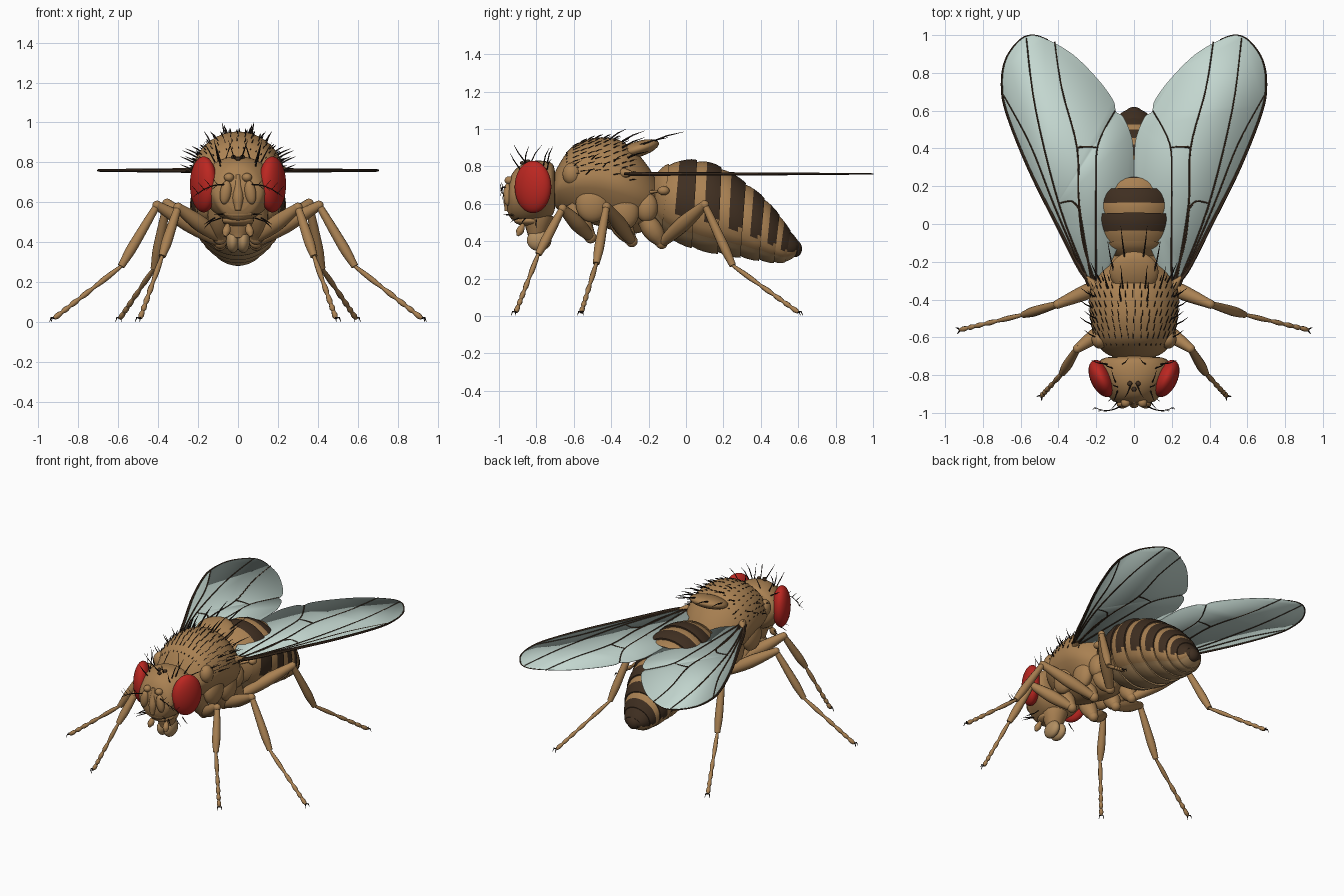
import bpy, bmesh, math, random
from mathutils import Vector, Matrix

if "Cube" in bpy.data.objects:
    bpy.data.objects.remove(bpy.data.objects["Cube"])
random.seed(4)


def mat(name, c):
    m = bpy.data.materials.new(name)
    m.diffuse_color = (*c, 1)
    m.use_nodes = True
    m.node_tree.nodes["Principled BSDF"].inputs["Base Color"].default_value = m.diffuse_color
    return m


BROWN = mat("brown cuticle", (.40, .22, .085))
PALE = mat("pale belly", (.44, .27, .12))
DARK = mat("dark bands", (.05, .028, .015))
BLACK = mat("bristle", (.02, .013, .01))
RED = mat("eye red", (.50, .02, .015))
WING = mat("wing membrane", (.55, .68, .63))


def smooth(pts, sub=4):
    """Catmull-Rom through tuples of any size."""
    out = []
    for i in range(len(pts) - 1):
        a, b, c, d = pts[max(i - 1, 0)], pts[i], pts[i + 1], pts[min(i + 2, len(pts) - 1)]
        for k in range(sub):
            t = k / sub
            out.append(tuple(.5 * (2*q + (r-p)*t + (2*p-5*q+4*r-s)*t*t + (3*q-p-3*r+s)*t**3)
                             for p, q, r, s in zip(a, b, c, d)))
    return out + [tuple(pts[-1])]


def loft(rings):
    n = len(rings[0])
    faces = [(i*n + k, i*n + (k+1) % n, (i+1)*n + (k+1) % n, (i+1)*n + k)
             for i in range(len(rings) - 1) for k in range(n)]
    faces += [tuple(range(n)), tuple(range((len(rings)-1)*n, len(rings)*n))]
    return [v for r in rings for v in r], faces


def tube(pts, radii, n=10):
    pts = [Vector(p) for p in pts]
    rings = []
    for i, p in enumerate(pts):
        t = (pts[min(i+1, len(pts)-1)] - pts[max(i-1, 0)]).normalized()
        u = t.cross(Vector((.31, .2, .93))).normalized()
        w = t.cross(u)
        rings.append([p + radii[i] * (u*math.cos(6.28319*k/n) + w*math.sin(6.28319*k/n)) for k in range(n)])
    return loft(rings)


def ball(c, r, rot=Matrix.Identity(3), n=24):
    rings = []
    for i in range(n // 2 + 1):
        a = math.pi * min(max(i / (n // 2), .01), .99)
        rings.append([Vector(c) + rot @ Vector((r[0]*math.sin(a)*math.cos(6.28319*k/n),
                      r[1]*math.sin(a)*math.sin(6.28319*k/n), r[2]*math.cos(a))) for k in range(n)])
    return loft(rings)


def limb(a, b, radii, n=12):
    a, b = Vector(a), Vector(b)
    rs = smooth([(r,) for r in radii], 3)
    return tube([a.lerp(b, i/(len(rs)-1)) for i in range(len(rs))], [r[0] for r in rs], n)


def make(name, parts, *mats, idx=None, angle=50):
    vs, fs = [], []
    for v, f in parts:
        o = len(vs)
        vs += [tuple(p) for p in v]
        fs += [tuple(i + o for i in q) for q in f]
    me = bpy.data.meshes.new(name)
    me.from_pydata(vs, [], fs)
    for m in mats:
        me.materials.append(m)
    if idx:
        for p, i in zip(me.polygons, idx):
            p.material_index = i
    bm = bmesh.new()
    bm.from_mesh(me)
    bmesh.ops.recalc_face_normals(bm, faces=bm.faces)
    bm.to_mesh(me)
    bm.free()
    ob = bpy.data.objects.new(name, me)
    bpy.context.collection.objects.link(ob)
    bpy.context.view_layer.objects.active = ob
    bpy.ops.object.select_all(action='DESELECT')
    ob.select_set(True)
    bpy.ops.object.shade_smooth_by_angle(angle=math.radians(angle))
    return ob


def hair(p, d, r=.004):
    p, d = Vector(p), Vector(d)
    bend = Vector((0, .12, -.05)) * d.length
    return tube([p - d*.1, p + d*.5 - bend*.5, p + d], [r, r*.75, r*.15], 4)


def oval(y, top, bot, hw, a, taper):
    """Point on a body cross-section; a = 0 is the back line."""
    c = math.cos(a)
    return Vector((hw*math.sin(a)*(1 + taper*min(c, 0)), y, (top+bot)/2 + (top-bot)/2*c))


def body(secs, taper, n=40):
    return loft([[oval(*s, 6.28319*k/n, taper) for k in range(n)] for s in secs])


# thorax, shoulder shield and neck
TH = smooth([(-.71, .74, .60, .08), (-.685, .80, .57, .15), (-.62, .895, .53, .205), (-.54, .94, .50, .225),
             (-.46, .955, .48, .235), (-.36, .942, .45, .235), (-.28, .89, .44, .21), (-.21, .81, .46, .165),
             (-.16, .73, .50, .11), (-.13, .67, .55, .05)])
tilt = Matrix.Rotation(math.radians(17), 3, 'X')
make("thorax", [body(TH, .3)], BROWN)
make("scutellum", [ball((0, -.255, .893), (.13, .115, .042), tilt)], BROWN)
make("neck", [limb((0, -.76, .67), (0, -.65, .66), (.08, .07, .09))], BROWN)
make("side_plates", [p for s in (1, -1) for p in (
    ball((s*.16, -.50, .60), (.05, .09, .10)), ball((s*.15, -.33, .56), (.05, .08, .10)),
    ball((s*.13, -.21, .58), (.05, .06, .08)), ball((s*.18, -.61, .76), (.045, .05, .06)))], BROWN)

# thorax bristles
hairs = []
for j in range(9):
    s = TH[7 + 2*j]
    for k in range(-8, 9):
        a = k * .165 + random.uniform(-.03, .03)
        p = oval(*s, a, .3)
        n = Vector((math.sin(a), 0, math.cos(a)))
        hairs.append(hair(p, n*.018 + Vector((0, .034, 0)), .003))
for sx in (1, -1):
    for y, z, x in ((-.60, .80, .2), (-.53, .76, .225), (-.50, .84, .2), (-.44, .80, .225), (-.38, .83, .215)):
        hairs.append(hair((sx*x, y, z), (sx*.065, .04, .03)))
    for x, y, z, d in ((.05, -.17, .935, (.02, .16, .05)), (.11, -.24, .915, (.03, .15, .04)),
                       (.06, -.33, .94, (.01, .11, .05)), (.14, -.33, .905, (.03, .11, .05)),
                       (.07, -.40, .95, (.01, .08, .05)), (.18, -.30, .85, (.05, .10, .03))):
        hairs.append(hair((sx*x, y, z), d if sx > 0 else (-d[0], d[1], d[2]), .005))
make("thorax_bristles", hairs, BLACK)

# abdomen: overlapping rings; dark rear bands above, pale plates below
AB = [(-.17, .75, -.18, .57, .10), (-.09, .815, -.13, .44, .195), (.06, .835, .03, .355, .235),
      (.19, .795, .17, .325, .235), (.32, .712, .29, .305, .21), (.42, .63, .39, .29, .18),
      (.50, .54, .47, .28, .14), (.56, .455, .53, .285, .10), (.60, .40, .585, .32, .06), (.61, .375, .605, .345, .02)]
fine, rings, dark, N = smooth(AB, 10), [], [], 48
for i in range(len(AB) - 1):
    for t, sc in ((0, .955), (2, .985), (4, 1.0), (6, 1.01), (8, 1.015), (10, 1.0)):
        yt, zt, yb, zb, hw = fine[i*10 + t]
        c, u = Vector((0, (yt+yb)/2, (zt+zb)/2)), Vector((0, (yt-yb)/2, (zt-zb)/2))
        ring = []
        for k in range(N):
            a = 6.28319 * (k + .5) / N
            q = sc * (.97 if math.cos(a) < -.62 else 1)
            ring.append(c + q*(u*math.cos(a) + Vector((hw*math.sin(a), 0, 0))))
        rings.append(ring)
        dark.append(t in (4, 6, 8, 10) and i > 0 or i > 6)
idx = []
for i in range(len(rings) - 1):
    for k in range(N):
        c = math.cos(6.28319 * (k + 1) / N)
        lim = -.3 + .12 * (i % 6 == 4)
        idx.append(2 if i > 46 else 1 if c < -.62 else 2 if dark[i] and c > lim else 0)
make("abdomen", [loft(rings)], BROWN, PALE, DARK, idx=idx + [0, 2], angle=40)
make("abdomen_tip", [ball((0, .585, .36), (.045, .035, .045))], DARK)

# head
HD = smooth([(-.70, .77, .58, .09), (-.715, .815, .54, .17), (-.77, .83, .51, .195), (-.84, .825, .50, .175),
             (-.90, .795, .505, .14), (-.935, .75, .52, .115), (-.955, .69, .56, .06)])
make("head", [body(HD, .15)], BROWN)
make("face_ridge", [limb((0, -.935, .74), (0, -.955, .56), (.012, .02, .028, .015)),
                    limb((-.07, -.925, .545), (.07, -.925, .545), (.01, .022, .022, .01))], BROWN)
make("ocelli", [ball(p, (.013, .013, .01)) for p in ((0, -.875, .818), (.022, -.845, .828), (-.022, -.845, .828))], DARK)
for s, side in ((1, "right"), (-1, "left")):
    make(side + "_eye", [ball((s*.172, -.818, .69), (.058, .105, .14),
                              Matrix.Rotation(-s*math.radians(25), 3, 'Z'), 40)], RED)
    make(side + "_antenna", [ball((s*.045, -.945, .725), (.025, .025, .022)),
                             ball((s*.062, -.955, .65), (.028, .022, .06), Matrix.Rotation(-s*.15, 3, 'Y'))], BROWN)
    ar = smooth([(s*.07, -.965, .69), (s*.12, -.985, .685), (s*.17, -.985, .665), (s*.21, -.97, .64)], 3)
    feather = [tube(ar, [.004 - .0003*i for i in range(len(ar))], 4)]
    feather += [hair(ar[i], (s*.03, -.005, dz), .002) for i in (2, 4, 6, 8) for dz in (.035, -.025)]
    make(side + "_arista", feather, BLACK)
    make(side + "_palp", [limb((s*.05, -.87, .49), (s*.065, -.90, .43), (.01, .018, .02, .008))], BROWN)

# mouthparts
make("rostrum", [limb((0, -.79, .54), (0, -.80, .42), (.085, .075, .06, .045))], BROWN)
make("mouth_rim", [ball((0, -.835, .51), (.08, .085, .03))], BROWN)
make("labellum", [ball((s*.026, -.785, .405), (.034, .066, .058)) for s in (1, -1)], PALE)

# head bristles
hairs = []
for s in (1, -1):
    for x, y, z, d in ((.02, -.86, .825, (.03, -.06, .09)), (.09, -.86, .81, (.03, .02, .10)),
                       (.09, -.89, .79, (.02, -.05, .08)), (.10, -.83, .815, (.02, .06, .10)),
                       (.12, -.76, .81, (.05, .03, .09)), (.06, -.74, .82, (-.03, .03, .09)),
                       (.15, -.74, .79, (.08, .02, .05)), (.08, -.93, .54, (.04, -.05, .0)),
                       (.09, -.90, .52, (.05, -.04, -.02)), (.12, -.86, .52, (.05, -.02, -.03)),
                       (.13, -.80, .51, (.04, .0, -.04))):
        hairs.append(hair((s*x, y, z), (s*d[0], d[1], d[2])))
make("head_bristles", hairs, BLACK)

# wings with veins, and balancers
OUT = [(.20, -.33), (.28, -.25), (.41, 0), (.56, .30), (.675, .59), (.70, .74), (.68, .87), (.61, .97), (.54, 1.0),
       (.455, .975), (.32, .895), (.19, .765), (.11, .655), (.095, .595), (.055, .565), (.012, .46), (.002, .36),
       (.004, .22), (.04, .0), (.11, -.18), (.17, -.30)]
VEINS = [[(.24, -.33), (.42, .09), (.55, .42), (.69, .68)], [(.23, -.33), (.39, .08), (.52, .60), (.57, .985)],
         [(.22, -.33), (.29, .10), (.30, .40), (.38, .71), (.42, .965)],
         [(.20, -.32), (.20, -.08), (.20, .20), (.19, .42), (.10, .60)],
         [(.30, .405), (.25, .41), (.193, .405)], [(.29, .08), (.33, .12), (.395, .11)],
         [(.21, -.3), (.27, -.1), (.295, .1)]]
ZW = .76
for s, side in ((1, "right"), (-1, "left")):
    edge = smooth(OUT, 5)
    w = make(side + "_wing", [([(s*x, y, ZW) for x, y in edge], [tuple(range(len(edge)))])], WING)
    m = w.modifiers.new("thin", 'SOLIDIFY')
    m.thickness, m.offset = .003, 0
    parts = []
    for v in VEINS:
        p = smooth(v, 5)
        parts.append(tube([(s*x, y, ZW) for x, y in p], [.0065 - .003*i/len(p) for i in range(len(p))], 6))
    rim = edge[:46]
    parts.append(tube([(s*x, y, ZW) for x, y in rim], [.011*(1-i/46)**1.5 + .0025 for i in range(46)], 6))
    make(side + "_wing_veins", parts, DARK)
    make(side + "_wing_hinge", [limb((s*.17, -.37, .765), (s*.25, -.28, .762), (.015, .028, .02, .008))], BROWN)
    make(side + "_balancer", [limb((s*.12, -.21, .66), (s*.19, -.13, .67), (.012, .008, .008)),
                              ball((s*.20, -.12, .67), (.026, .032, .024))], BROWN)

# legs: hip, trochanter, knee, ankle, foot
LEGS = {"front": ((.10, -.62, .60), (.09, -.51, .42), (.30, -.66, .575), (.38, -.79, .33), (.49, -.91, .02)),
        "middle": ((.11, -.38, .53), (.09, -.29, .40), (.405, -.425, .585), (.585, -.48, .28), (.92, -.56, .02)),
        "hind": ((.11, -.22, .52), (.09, -.13, .39), (.355, .10, .595), (.42, .25, .27), (.59, .60, .02))}
for nm, pts in LEGS.items():
    for s, side in ((1, "right"), (-1, "left")):
        hip, tro, knee, ank, foot = [Vector((s*p[0], p[1], p[2])) for p in pts]
        parts = [limb(hip, tro, (.045, .055, .05, .03)), ball(tro, (.032, .032, .032), n=16),
                 limb(tro, knee, (.025, .036, .041, .034, .024)), ball(knee, (.024, .024, .024), n=16),
                 limb(knee, ank, (.018, .022, .025, .026, .018))]
        cut = (0, .42, .62, .77, .88, 1)
        for a, b in zip(cut, cut[1:]):
            parts.append(limb(ank.lerp(foot, a), ank.lerp(foot, b), (.009, .013, .014, .009), 8))
        make(f"{side}_{nm}_leg", parts, BROWN)
        d = (foot - ank).normalized()
        d.z = 0
        d.normalize()
        q = Vector((-d.y, d.x, 0))
        make(f"{side}_{nm}_claws", [tube([foot, foot + d*.012 + q*k*.012 + Vector((0, 0, .004)),
             foot + d*.02 + q*k*.016 - Vector((0, 0, .018))], [.005, .004, .001], 5) for k in (1, -1)], BLACK)
